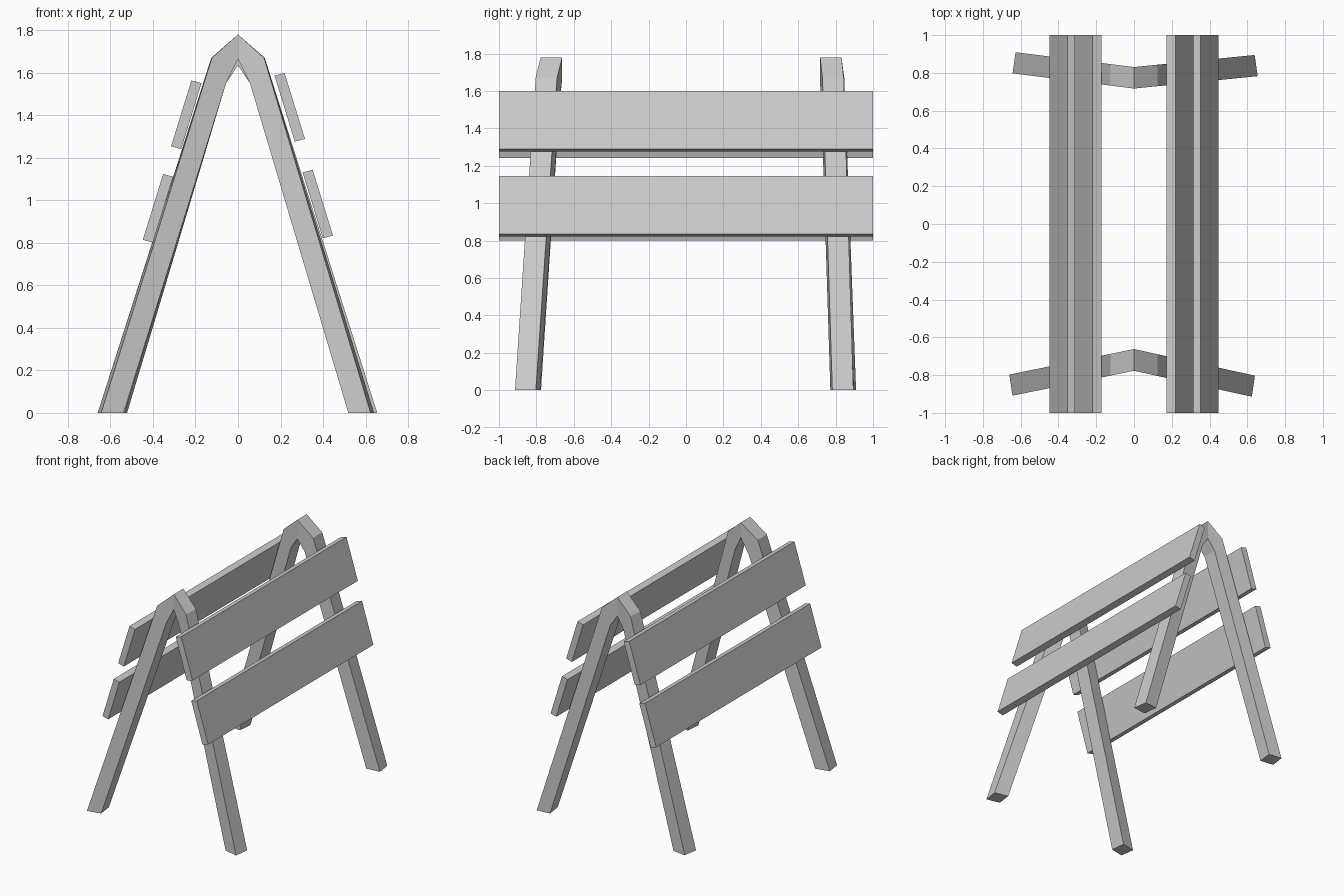
import bpy, bmesh

if "Cube" in bpy.data.objects:
    bpy.data.objects.remove(bpy.data.objects["Cube"])


def make_object(name, bm):
    bmesh.ops.recalc_face_normals(bm, faces=bm.faces)
    mesh = bpy.data.meshes.new(name)
    bm.to_mesh(mesh)
    bm.free()
    obj = bpy.data.objects.new(name, mesh)
    bpy.context.collection.objects.link(obj)
    return obj


def skin(name, rings):
    """Join a run of four-cornered rings into a closed bar."""
    bm = bmesh.new()
    rows = [[bm.verts.new(p) for p in ring] for ring in rings]
    for a, b in zip(rows, rows[1:]):
        for i in range(4):
            j = (i + 1) % 4
            bm.faces.new((a[i], a[j], b[j], b[i]))
    bm.faces.new(rows[0])
    bm.faces.new(rows[-1])
    return make_object(name, bm)


def a_frame(name, end, y_in, y_out, peak, feet, slopes):
    """Bent A-shaped frame; each half swings outwards in plan towards its foot."""
    def ring(side, outer, inner, slope):
        pts = []
        for (x, z), y, shrink in ((outer, y_in, 1), (outer, y_out, 0.975),
                                  (inner, y_out, 0.975), (inner, y_in, 1)):
            pts.append((side * x * shrink, end * (y + slope * x * shrink), z))
        return pts

    def half(side, foot, slope):
        return [ring(side, (foot, 0), (foot - 0.108, 0), slope),
                ring(side, (0.126, 1.67), (0.058, 1.55), slope)]

    left = half(-1, feet[0], slopes[0])
    right = half(1, feet[1], slopes[1])
    top = [ring(1, (0, 1.78), (0, peak), 0)]
    return skin(name, left + top + right[::-1])


# Front and back leg frames
a_frame("front_leg_frame", -1, 0.662, 0.777, 1.665, (0.66, 0.64), (0.205, 0.22))
a_frame("back_leg_frame", 1, 0.717, 0.831, 1.635, (0.643, 0.655), (0.125, 0.10))

# Four sloping boards: side, top inner corner x and z
for name, side, x, z in (("upper_right_board", 1, 0.172, 1.586),
                         ("lower_right_board", 1, 0.304, 1.131),
                         ("upper_left_board", -1, 0.172, 1.551),
                         ("lower_left_board", -1, 0.305, 1.111)):
    section = [(x, z), (x + 0.047, z + 0.013),
               (x + 0.143, z - 0.297), (x + 0.095, z - 0.31)]
    skin(name, [[(side * px, y, pz) for px, pz in section] for y in (-1, 1)])
